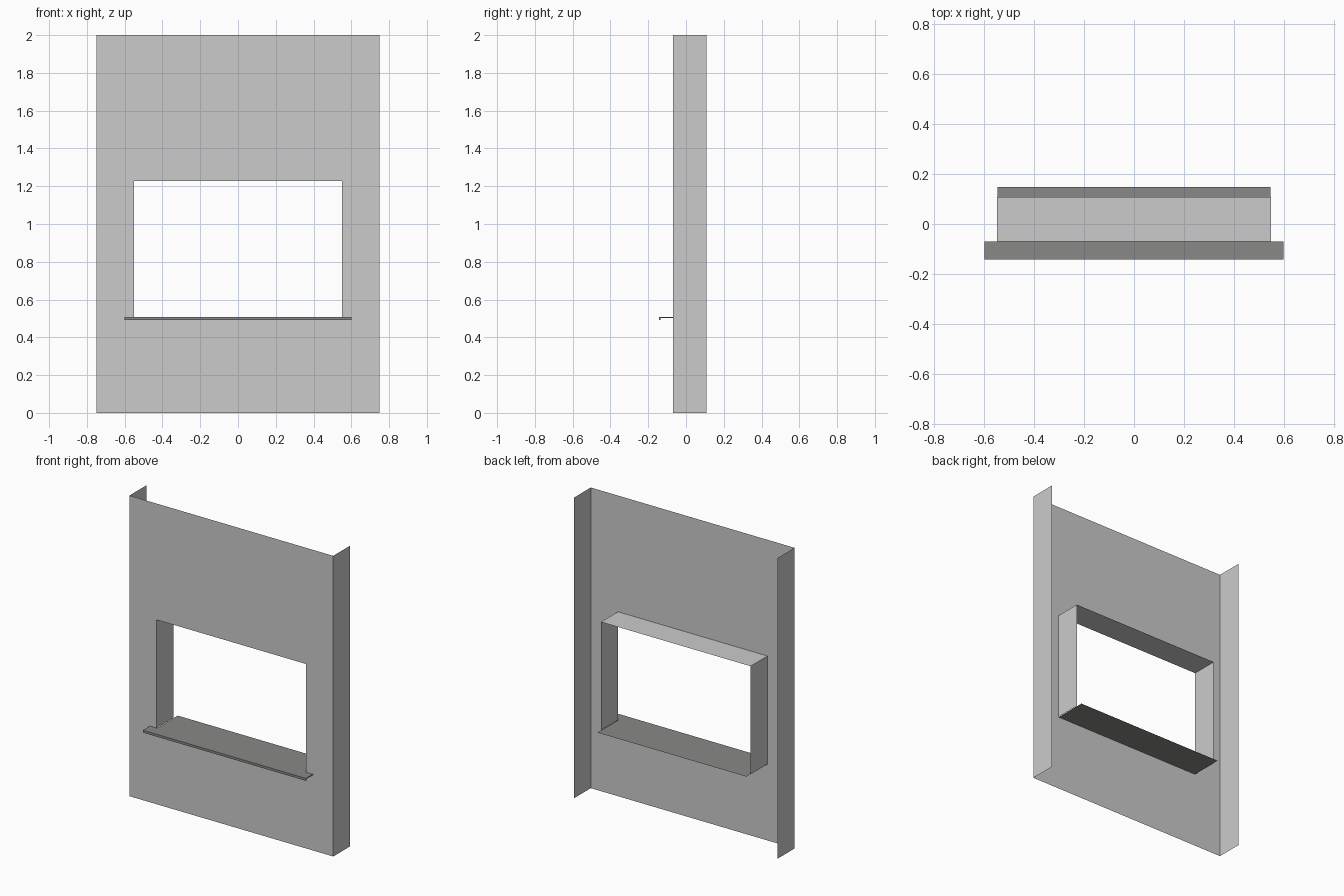
import bpy, bmesh

if "Cube" in bpy.data.objects:
    bpy.data.objects.remove(bpy.data.objects["Cube"])

FRONT, BACK = -0.07, 0.108
HALF_W, HEIGHT = 0.75, 2.0
OPEN_X, OPEN_LO, OPEN_HI = 0.55, 0.507, 1.227


def sheet(name, quads, colour=None):
    """Mesh of thin sheet quads, welded along shared edges."""
    bm = bmesh.new()
    for quad in quads:
        bm.faces.new([bm.verts.new(p) for p in quad])
    bmesh.ops.remove_doubles(bm, verts=bm.verts, dist=1e-5)
    mesh = bpy.data.meshes.new(name)
    bm.to_mesh(mesh)
    bm.free()
    obj = bpy.data.objects.new(name, mesh)
    bpy.context.collection.objects.link(obj)
    if colour:
        mat = bpy.data.materials.new(name + "_grey")
        mat.diffuse_color = colour
        mat.use_nodes = True
        mat.node_tree.nodes["Principled BSDF"].inputs["Base Color"].default_value = mat.diffuse_color
        mesh.materials.append(mat)
    return obj


def front_rect(x0, x1, z0, z1):
    return [(x0, FRONT, z0), (x1, FRONT, z0), (x1, FRONT, z1), (x0, FRONT, z1)]


def strip(x0, x1, a, b):
    """Strip along x between two (y, z) profile points."""
    return [(x0, *a), (x1, *a), (x1, *b), (x0, *b)]


def side(x, z0, z1):
    """Vertical return running from the wall face to the back."""
    quad = [(x, FRONT, z0), (x, BACK, z0), (x, BACK, z1), (x, FRONT, z1)]
    return quad if x > 0 else quad[::-1]


# Wall face: grid of panels around the opening
xs = [-HALF_W, -OPEN_X, OPEN_X, HALF_W]
zs = [0, OPEN_LO, OPEN_HI, HEIGHT]
wall = [front_rect(xs[i], xs[i + 1], zs[j], zs[j + 1])
        for i in range(3) for j in range(3) if (i, j) != (1, 1)]
# Outer side returns
wall += [side(s * HALF_W, 0, HEIGHT) for s in (-1, 1)]
wall_obj = sheet("wall_panel", wall)
bm = bmesh.new()
bm.from_mesh(wall_obj.data)
bmesh.ops.dissolve_limit(bm, angle_limit=0.01, verts=bm.verts, edges=bm.edges)
bm.to_mesh(wall_obj.data)
bm.free()

# Window reveal: jambs and lintel
reveal = [side(s * OPEN_X, OPEN_LO, OPEN_HI)[::-1] for s in (-1, 1)]
reveal.append(strip(-OPEN_X, OPEN_X, (FRONT, OPEN_HI), (BACK, OPEN_HI)))
sheet("window_reveal", reveal)

# Window sill: thin dark sheet with wide nose, front drip lip and inner tail
NOSE, TAIL, SILL_Z, LIP_Z = -0.143, 0.148, 0.507, 0.491
INNER_X, EAR_X = 0.547, 0.6
profile = [(FRONT, SILL_Z), (NOSE, SILL_Z), (NOSE, LIP_Z),
           (NOSE + 0.007, LIP_Z), (NOSE + 0.007, SILL_Z - 0.005),
           (FRONT, SILL_Z - 0.005)]
sill = [strip(-EAR_X, EAR_X, b, a) for a, b in zip(profile, profile[1:])]
for s in (-1, 1):
    x = s * EAR_X
    for pts in ([profile[i] for i in (0, 1, 4, 5)],
                [profile[i] for i in (1, 2, 3, 4)]):
        quad = [(x, *p) for p in pts]
        sill.append(quad if s < 0 else quad[::-1])
sill.append(strip(-INNER_X, INNER_X, (FRONT, SILL_Z), (TAIL, SILL_Z)))
sheet("window_sill", sill, (0.25, 0.25, 0.24, 1))
